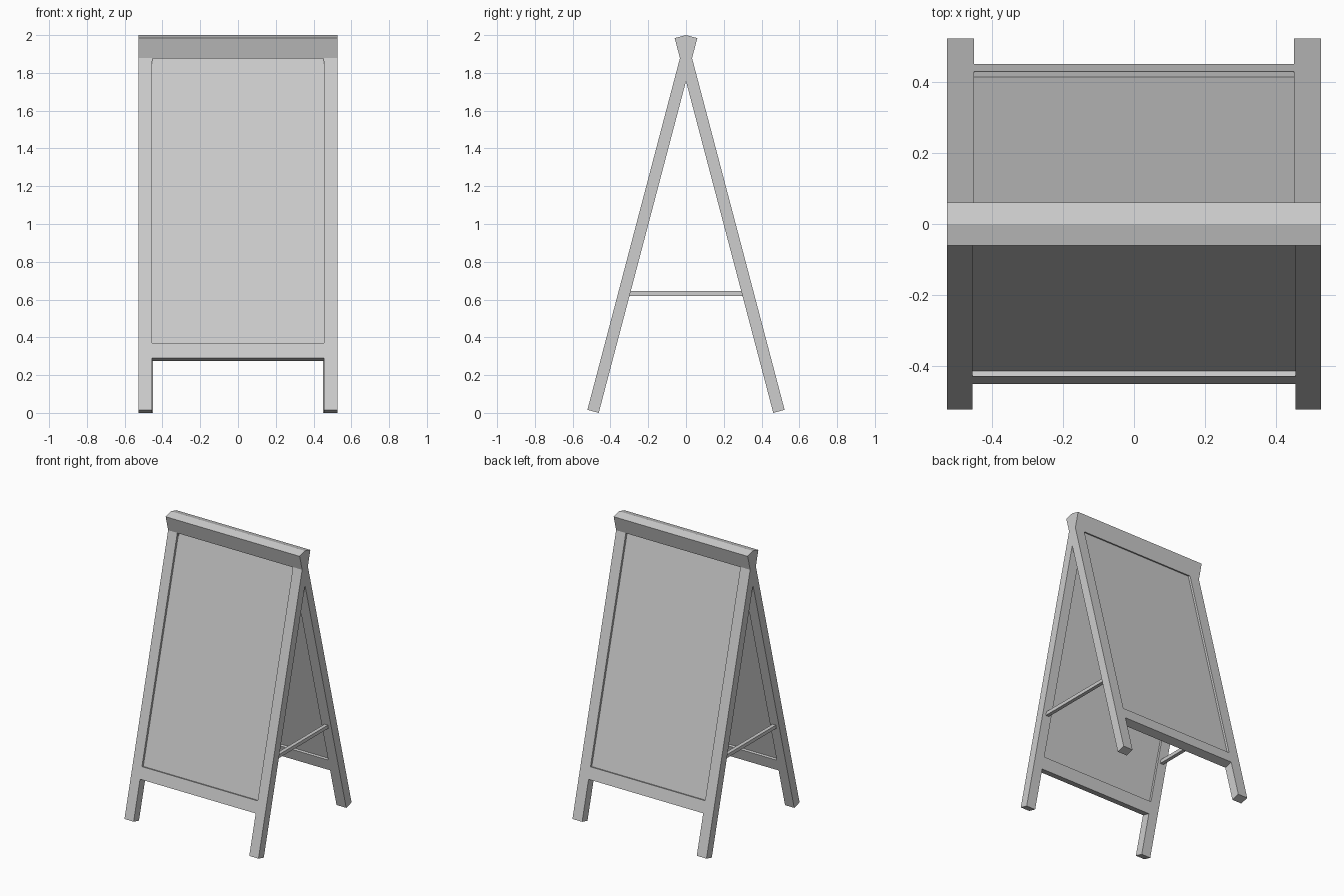
import bpy
import bmesh
import math
from mathutils import Matrix, Vector

cube = bpy.data.objects.get("Cube")
if cube:
    bpy.data.objects.remove(cube, do_unlink=True)

grey = bpy.data.materials.new("light_grey")
grey.use_nodes = True
color = (0.61, 0.61, 0.61, 1)
grey.diffuse_color = color
grey.node_tree.nodes["Principled BSDF"].inputs["Base Color"].default_value = color

# Main dimensions
FOOT_Y, FOOT_Z = 0.522, 0.016
LEAN = math.atan2(FOOT_Y, 2.0 - FOOT_Z)
LENGTH = math.hypot(FOOT_Y, 2.0 - FOOT_Z)
THICK = 0.062
HALF_WIDTH = 0.526
RAIL_LOW, RAIL_HIGH, RAIL_TOP = 0.283, 0.367, 1.94
RECESS = 0.016


def box(name, low, high, matrix=Matrix.Identity(4)):
    """Axis-aligned box between two corners, then placed by a matrix."""
    low, high = Vector(low), Vector(high)
    size = high - low
    bm = bmesh.new()
    bmesh.ops.create_cube(bm, size=1)
    bmesh.ops.scale(bm, vec=size, verts=bm.verts)
    bmesh.ops.translate(bm, vec=(low + high) / 2, verts=bm.verts)
    bmesh.ops.transform(bm, matrix=matrix, verts=bm.verts)
    mesh = bpy.data.meshes.new(name)
    bm.to_mesh(mesh)
    bm.free()
    mesh.materials.append(grey)
    obj = bpy.data.objects.new(name, mesh)
    bpy.context.collection.objects.link(obj)
    return obj


# Two leaning frames that cross at the top
for side, turn, inner in (("front", 0, 0.454), ("back", math.pi, 0.45)):
    place = (Matrix.Rotation(turn, 4, "Z")
             @ Matrix.Translation((0, -FOOT_Y, FOOT_Z))
             @ Matrix.Rotation(-LEAN, 4, "X"))
    sides = (("left", 1), ("right", -1)) if turn == 0 else (("right", 1), ("left", -1))
    # Legs run the full height on both sides
    for label, s in sides:
        a, b = sorted((s * inner, s * HALF_WIDTH))
        box(f"{side}_{label}_leg", (a, 0, 0), (b, THICK, LENGTH), place)
    # Rails and recessed board between the legs
    box(f"{side}_bottom_rail", (-inner, 0, RAIL_LOW), (inner, THICK, RAIL_HIGH), place)
    box(f"{side}_top_rail", (-inner, 0, RAIL_TOP), (inner, THICK, LENGTH), place)
    box(f"{side}_board", (-inner, RECESS, RAIL_HIGH),
        (inner, THICK - RECESS, RAIL_TOP), place)

# Spreader bars joining the frames
for label, s in (("left", 1), ("right", -1)):
    x = s * 0.487
    box(f"{label}_spreader_bar", (x - 0.013, -0.3, 0.62), (x + 0.013, 0.3, 0.645))
